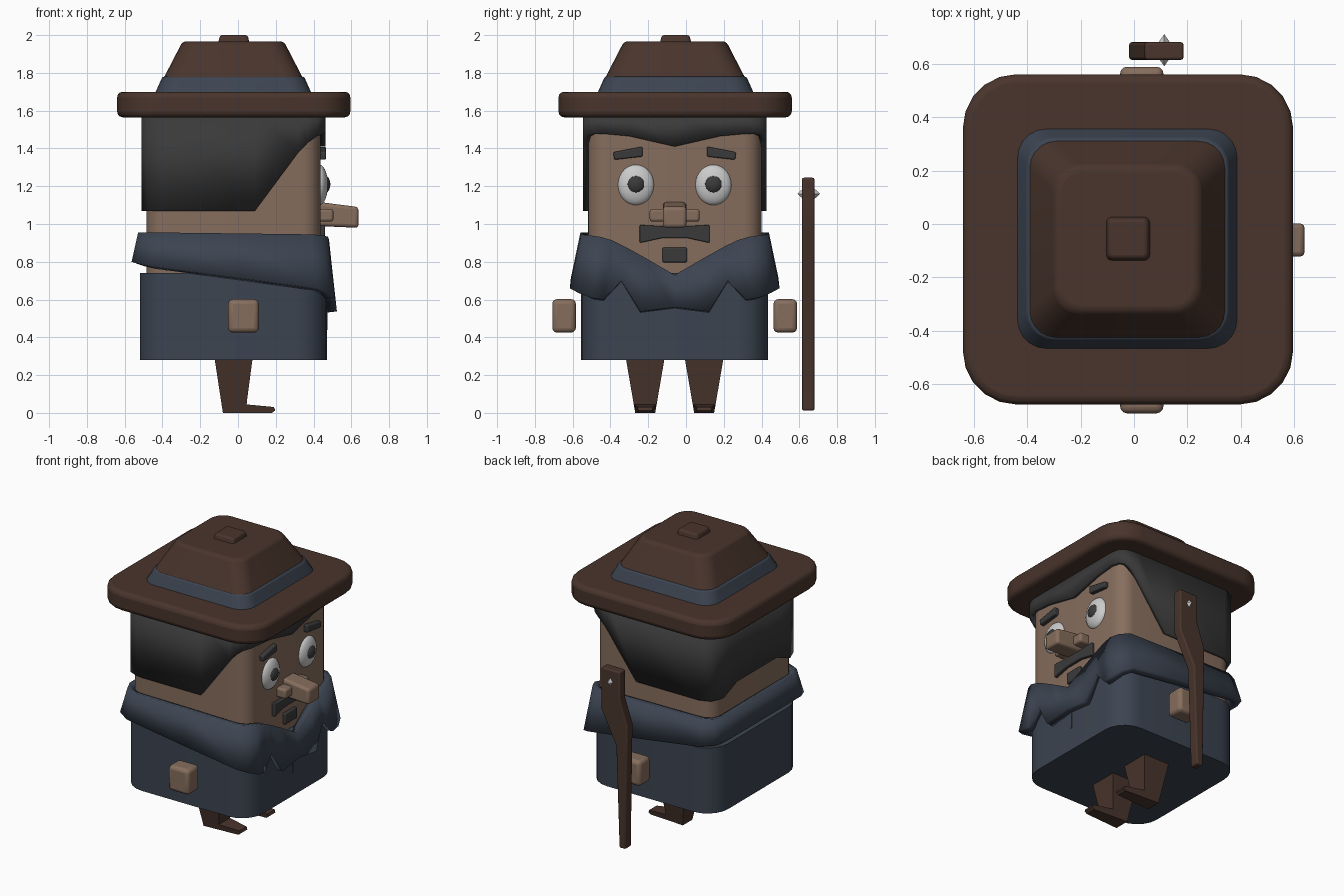
import bpy, bmesh, math
from mathutils import Vector

if "Cube" in bpy.data.objects:
    bpy.data.objects.remove(bpy.data.objects["Cube"])

CY = -0.06  # symmetry plane of the figure, which faces +x


def material(name, r, g, b):
    m = bpy.data.materials.new(name)
    m.use_nodes = True
    m.diffuse_color = (r, g, b, 1)
    bsdf = m.node_tree.nodes["Principled BSDF"]
    bsdf.inputs["Base Color"].default_value = (r, g, b, 1)
    bsdf.inputs["Roughness"].default_value = 0.8
    return m


BROWN = material("dark brown", 0.066, 0.035, 0.025)
SKIN = material("tan skin", 0.24, 0.155, 0.11)
NAVY = material("slate navy", 0.045, 0.058, 0.082)
HAIR = material("charcoal", 0.042, 0.042, 0.042)
WHITE = material("white", 0.6, 0.6, 0.6)


def finish(bm, name, mat, bevel=0, smooth=True, thick=0):
    bmesh.ops.recalc_face_normals(bm, faces=bm.faces)
    me = bpy.data.meshes.new(name)
    bm.to_mesh(me)
    bm.free()
    ob = bpy.data.objects.new(name, me)
    bpy.context.collection.objects.link(ob)
    me.materials.append(mat)
    if thick:
        s = ob.modifiers.new("thickness", "SOLIDIFY")
        s.thickness, s.offset = thick, -1
    if bevel:
        b = ob.modifiers.new("bevel", "BEVEL")
        b.width, b.segments, b.limit_method = bevel, 3, "ANGLE"
        b.angle_limit = math.radians(40)
    if smooth:
        bpy.ops.object.select_all(action="DESELECT")
        ob.select_set(True)
        bpy.context.view_layer.objects.active = ob
        bpy.ops.object.shade_smooth_by_angle(angle=math.radians(35))
    return ob


def box(name, mat, x, y, z, corner=0, bevel=0, inset=0, round_bottom=False):
    """Box from ranges; rounded upright edges, top drawn in by inset."""
    bm = bmesh.new()
    bmesh.ops.create_cube(bm, size=1)
    for v in bm.verts:
        sx, sy, top = (c > 0 for c in v.co)
        i = inset if top else 0
        v.co = (x[1] - i if sx else x[0] + i, y[1] - i if sy else y[0] + i, z[top])
    if corner:
        def wanted(e):
            a, b = (v.co.z for v in e.verts)
            return abs(a - b) > 0.01 or (round_bottom and a == z[0])
        low = [e for e in bm.edges if wanted(e)]
        bmesh.ops.bevel(bm, geom=low, offset=corner, segments=5,
                        profile=0.5, affect="EDGES")
    return finish(bm, name, mat, bevel)


def prism(name, mat, pts, axis, lo, hi, bevel=0):
    """Outline extruded along x (points are y, z) or y (points are x, z)."""
    bm = bmesh.new()
    rings = []
    for w in (lo, hi):
        rings.append([bm.verts.new((w, a, b) if axis == "x" else (a, w, b)) for a, b in pts])
    n = len(pts)
    for ring in rings:
        bm.faces.new(ring)
    for i in range(n):
        j = (i + 1) % n
        bm.faces.new((rings[0][i], rings[0][j], rings[1][j], rings[1][i]))
    return finish(bm, name, mat, bevel, smooth=bevel > 0)


def wrap(name, mat, half, flare, ref, thick):
    """Shell round the figure; half rows are x, side offset, top z, bottom z."""
    bm = bmesh.new()
    rows = [(x, d, t, b) for x, d, t, b in half]
    rows += [(x, -d, t, b) for x, d, t, b in reversed(half[1:-1])]
    tops, lows = [], []
    for x, d, t, b in rows:
        for z, ring in ((t, tops), (b, lows)):
            k = 1 + flare * (ref - z)
            kx = 1 + flare * (ref - z) * (0.55 if x > 0 else 1)
            ring.append(bm.verts.new((x * kx, CY + d * k, z)))
    n = len(rows)
    for i in range(n):
        j = (i + 1) % n
        bm.faces.new((tops[i], tops[j], lows[j], lows[i]))
    return finish(bm, name, mat, 0, True, thick)


def ball(name, mat, at, size):
    bm = bmesh.new()
    bmesh.ops.create_uvsphere(bm, u_segments=24, v_segments=14, radius=1)
    for v in bm.verts:
        v.co = Vector(at) + v.co * Vector(size)
    return finish(bm, name, mat)


# Body and head
box("coat_body", NAVY, (-0.52, 0.47), (-0.555, 0.435), (0.28, 0.74), 0.16, round_bottom=True)
box("coat_seam", NAVY, (0.465, 0.474), (CY - 0.006, CY + 0.006), (0.44, 0.6))
box("head", SKIN, (-0.485, 0.437), (-0.52, 0.40), (0.6, 1.58), 0.1)

# Cape collar with a notched front
wrap("collar", NAVY, [
    (0.478, 0, 0.73, 0.56), (0.478, 0.155, 0.825, 0.537), (0.478, 0.255, 0.88, 0.70),
    (0.478, 0.33, 0.915, 0.60), (0.475, 0.39, 0.932, 0.61), (0.45, 0.45, 0.94, 0.635),
    (0.39, 0.495, 0.945, 0.66), (0, 0.5, 0.95, 0.715), (-0.42, 0.5, 0.955, 0.775),
    (-0.495, 0.465, 0.955, 0.79), (-0.53, 0.39, 0.955, 0.8), (-0.53, 0, 0.955, 0.8),
], 0.42, 0.95, 0.05)

# Hair cap with a pointed hairline and slanted sides
wrap("hair", HAIR, [
    (0.462, 0, 1.58, 1.41), (0.462, 0.24, 1.58, 1.465), (0.462, 0.38, 1.58, 1.478),
    (0.45, 0.44, 1.58, 1.475), (0.42, 0.472, 1.58, 1.465), (0.37, 0.485, 1.58, 1.43),
    (0.32, 0.485, 1.58, 1.38), (0.09, 0.485, 1.58, 1.07), (-0.40, 0.485, 1.58, 1.07),
    (-0.475, 0.455, 1.58, 1.07), (-0.51, 0.37, 1.58, 1.07),
    (-0.51, 0.22, 1.58, 1.13), (-0.51, 0, 1.58, 1.13),
], 0, 1.58, 0.03)

# Hat
box("hat_brim", BROWN, (-0.64, 0.595), (-0.675, 0.56), (1.565, 1.70), 0.2, 0.03)
box("hat_band", NAVY, (-0.44, 0.39), (-0.47, 0.36), (1.69, 1.78), 0.1, 0.01, 0.04)
box("hat_crown", BROWN, (-0.40, 0.35), (-0.435, 0.32), (1.76, 1.967), 0.09, 0.02, 0.107)
box("hat_knob", BROWN, (-0.107, 0.063), (-0.14, 0.03), (1.95, 2.0), 0.02, 0.012, 0.012)

# Nose, goatee and moustache
prism("nose", SKIN, [(0.40, 0.99), (0.40, 1.12), (0.638, 1.09), (0.638, 0.98)],
      "y", CY - 0.062, CY + 0.062, 0.018)
box("goatee", HAIR, (0.42, 0.458), (CY - 0.065, CY + 0.065), (0.797, 0.875), 0, 0.008)
prism("moustache", HAIR, [
    (CY + d, z) for d, z in ((-0.185, 0.9), (-0.185, 0.995), (-0.06, 0.988), (0.06, 0.988),
                             (0.185, 0.995), (0.185, 0.9), (0.07, 0.925), (-0.07, 0.925))
], "x", 0.42, 0.46, 0.006)

# Paired parts
for s, side in ((-1, "right"), (1, "left")):
    def row(a, b):
        return tuple(sorted((CY + s * a, CY + s * b)))

    box(side + "_nostril", SKIN, (0.40, 0.505), row(0.04, 0.132), (1.012, 1.08), 0, 0.015)
    box(side + "_hand", SKIN, (-0.052, 0.11), row(0.523, 0.648), (0.425, 0.602), 0, 0.025)
    eye_y = CY + s * 0.205
    ball(side + "_eye", WHITE, (0.43, eye_y, 1.207), (0.046, 0.097, 0.108))
    ball(side + "_pupil", HAIR, (0.45, eye_y, 1.21), (0.039, 0.052, 0.052))
    prism(side + "_eyebrow", HAIR, [
        (CY + s * d, z) for d, z in ((0.17, 1.41), (0.17, 1.357), (0.32, 1.34), (0.325, 1.38))
    ], "x", 0.42, 0.467, 0.008)

    # Leg with pointed foot, narrowing towards the ground
    leg_y = CY + s * 0.156
    leg = prism(side + "_leg", BROWN, [
        (-0.125, 0.30), (-0.08, 0.005), (0.18, 0.005), (0.197, 0.018), (0.19, 0.036),
        (0.045, 0.05), (0.078, 0.30)], "y", leg_y - 0.1, leg_y + 0.1)
    for v in leg.data.vertices:
        k = 0.52 + 0.48 * v.co.z / 0.28
        if v.co.x > 0.18:
            k *= 0.7
        v.co.y = leg_y + (v.co.y - leg_y) * k
        v.co.z = max(v.co.z - 0.005, 0)

# Crooked walking stick with a gem through its head
prism("walking_stick", BROWN, [
    (-0.005, 0.012), (0.045, 0.012), (0.07, 0.72), (0.185, 0.95), (0.185, 1.245),
    (0.04, 1.245), (0.04, 1.05), (-0.018, 0.88)], "y", 0.614, 0.68, 0.01)
bm = bmesh.new()
bmesh.ops.create_uvsphere(bm, u_segments=4, v_segments=2, radius=1)
for v in bm.verts:
    v.co = Vector((0.113, 0.65, 1.16)) + v.co * Vector((0.042, 0.06, 0.055))
finish(bm, "stick_gem", WHITE, smooth=False)
